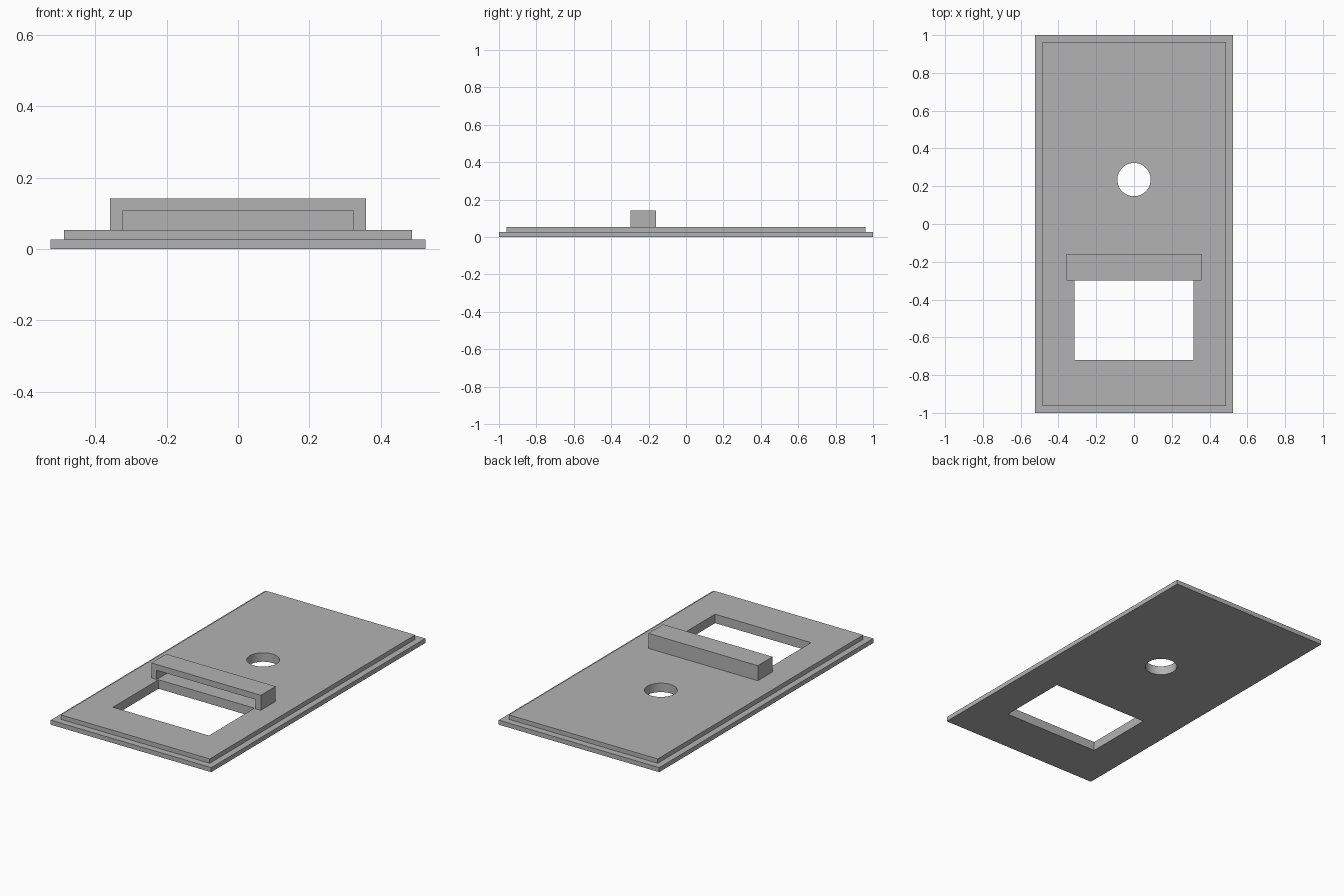
import bpy

if "Cube" in bpy.data.objects:
    bpy.data.objects.remove(bpy.data.objects["Cube"], do_unlink=True)

grey = bpy.data.materials.new("plain grey")
grey.use_nodes = True
grey.diffuse_color = (0.45, 0.45, 0.45, 1)
grey.node_tree.nodes["Principled BSDF"].inputs["Base Color"].default_value = grey.diffuse_color


def box(name, half_x, y0, y1, z0, z1):
    """Box symmetric about x = 0."""
    bpy.ops.mesh.primitive_cube_add(size=1, location=(0, (y0 + y1) / 2, (z0 + z1) / 2))
    ob = bpy.context.object
    ob.name = name
    ob.scale = (2 * half_x, y1 - y0, z1 - z0)
    bpy.ops.object.transform_apply(location=True, rotation=False, scale=True)
    ob.data.materials.append(grey)
    return ob


def cut(target, cutter):
    """Subtract the cutter from the target."""
    cutter.hide_render = True
    mod = target.modifiers.new("opening", "BOOLEAN")
    mod.operation = "DIFFERENCE"
    mod.solver = "EXACT"
    mod.object = cutter
    bpy.context.view_layer.objects.active = target
    bpy.ops.object.modifier_apply(modifier=mod.name)


# Stepped plate
base_plate = box("base_plate", 0.525, -1, 1, 0, 0.027)
raised_plate = box("raised_plate", 0.487, -0.96, 0.96, 0.027, 0.053)

# Rectangular window and round hole through both layers
window = box("window_cutter", 0.314, -0.72, -0.295, -0.1, 0.2)
bpy.ops.mesh.primitive_cylinder_add(vertices=64, radius=0.088, depth=0.4, location=(0, 0.235, 0))
round_hole = bpy.context.object
round_hole.name = "round_hole_cutter"
round_hole.data.materials.append(grey)
for plate in (base_plate, raised_plate):
    cut(plate, window)
    cut(plate, round_hole)

# Hood over the back edge of the window, hollow and open to the front
hood = box("hood", 0.358, -0.298, -0.16, 0.053, 0.142)
cavity = box("cavity_cutter", 0.323, -0.4, -0.195, 0, 0.107)
cut(hood, cavity)

for cutter in (window, round_hole, cavity):
    bpy.data.objects.remove(cutter, do_unlink=True)

# Round the hole wall, keep every other edge sharp
for ob in (base_plate, raised_plate, hood):
    bpy.ops.object.select_all(action="DESELECT")
    ob.select_set(True)
    bpy.context.view_layer.objects.active = ob
    bpy.ops.object.shade_smooth_by_angle()
